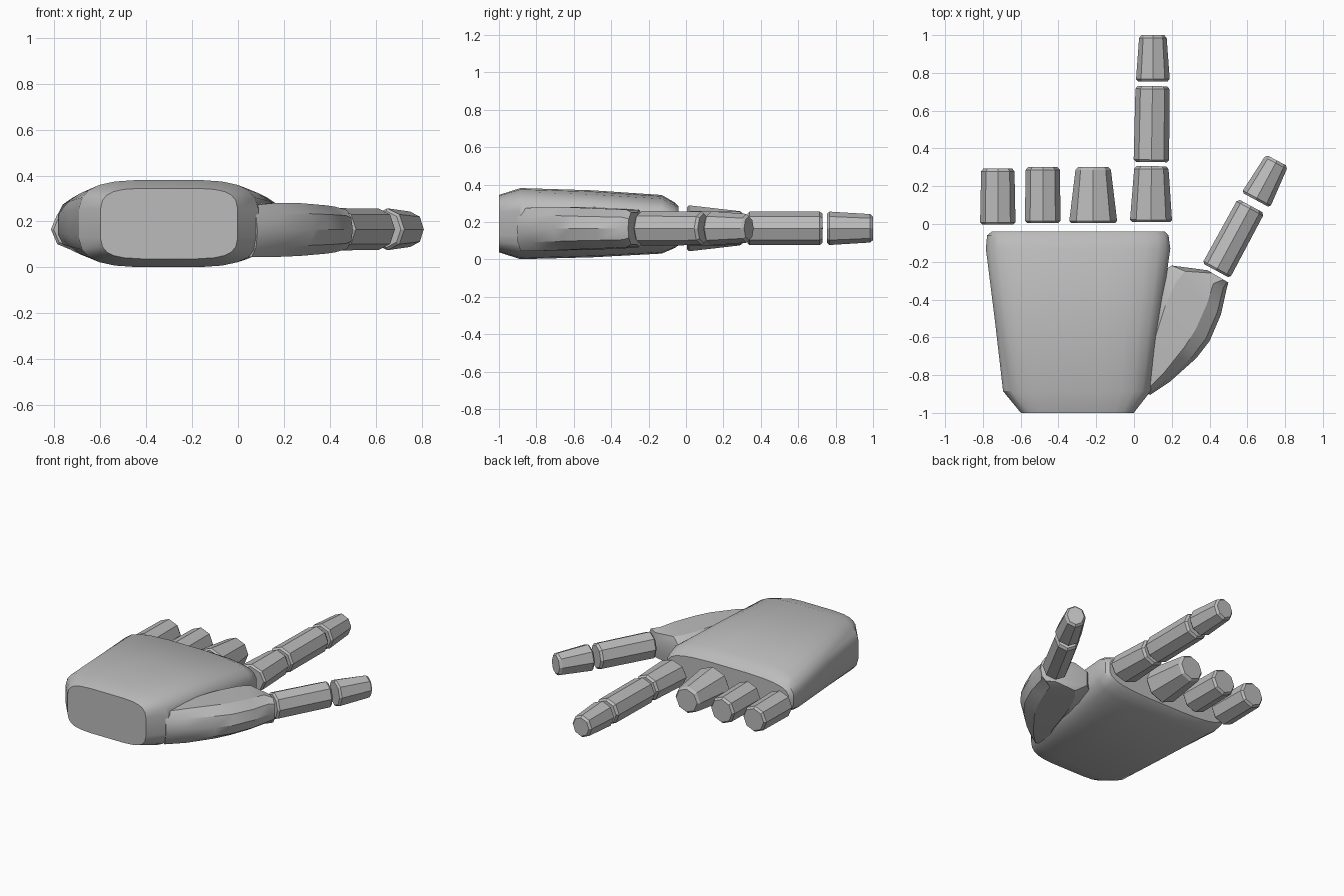
import bpy, bmesh, math
from mathutils import Vector

if "Cube" in bpy.data.objects:
    bpy.data.objects.remove(bpy.data.objects["Cube"])

grey = bpy.data.materials.new("mid_grey")
grey.diffuse_color = (0.5, 0.5, 0.5, 1)
grey.use_nodes = True
grey.node_tree.nodes["Principled BSDF"].inputs["Base Color"].default_value = grey.diffuse_color


def loft(name, rings, smooth=None):
    """Skin a list of equal-length point rings and cap both ends."""
    bm = bmesh.new()
    vs = [[bm.verts.new(p) for p in r] for r in rings]
    n = len(vs[0])
    for a, b in zip(vs, vs[1:]):
        for i in range(n):
            j = (i + 1) % n
            bm.faces.new((a[i], a[j], b[j], b[i]))
    bm.faces.new(vs[0])
    bm.faces.new(vs[-1])
    bmesh.ops.recalc_face_normals(bm, faces=bm.faces)
    me = bpy.data.meshes.new(name)
    bm.to_mesh(me)
    bm.free()
    me.materials.append(grey)
    ob = bpy.data.objects.new(name, me)
    bpy.context.collection.objects.link(ob)
    if smooth:
        bpy.ops.object.select_all(action='DESELECT')
        bpy.context.view_layer.objects.active = ob
        ob.select_set(True)
        bpy.ops.object.shade_smooth_by_angle(angle=math.radians(smooth))
    return ob


def super_ring(y, x0, x1, z0, z1, power, count=24):
    """Rounded-box cross-section in the xz plane."""
    pts = []
    for i in range(count):
        a = 2 * math.pi * (i + 0.5) / count
        c, s = math.cos(a), math.sin(a)
        u = math.copysign(abs(c) ** (2 / power), c)
        w = math.copysign(abs(s) ** (2 / power), s)
        pts.append(((x0 + x1) / 2 + u * (x1 - x0) / 2, y,
                    (z0 + z1) / 2 + w * (z1 - z0) / 2))
    return pts


def finger_segment(name, start, end, r0, r1, h0, h1, z=0.166):
    """Tapered eight-sided segment with lightly bevelled ends."""
    s, e = Vector((*start, z)), Vector((*end, z))
    d = (e - s).normalized()
    side = d.cross(Vector((0, 0, 1)))
    length = (e - s).length
    rings = []
    for dist, inset in ((0, 0.012), (0.012, 0), (length - 0.015, 0), (length, 0.012)):
        t = dist / length
        r = r0 + (r1 - r0) * t - inset
        h = h0 + (h1 - h0) * t - inset
        c = s + d * dist
        rings.append([c + side * r * math.cos(k * math.pi / 4)
                      + Vector((0, 0, h * math.sin(k * math.pi / 4))) for k in range(8)])
    return loft(name, rings)


# palm
loft("palm", [
    super_ring(-1.0, -0.60, 0.0, 0.037, 0.345, 4.6),
    super_ring(-0.885, -0.695, 0.09, 0.0, 0.382, 3.7),
    super_ring(-0.5, -0.74, 0.142, 0.01, 0.37, 3.4),
    super_ring(-0.13, -0.787, 0.195, 0.03, 0.345, 3.2),
    super_ring(-0.06, -0.78, 0.185, 0.06, 0.305, 3.4),
    super_ring(-0.04, -0.755, 0.165, 0.075, 0.285, 3.4),
], smooth=30)

# thumb base: rings run from the outer edge to the inner edge, top z, bottom z
thumb_rings = []
for (ox, oy), (ix, iy), top, bot in (
        ((0.085, -0.905), (-0.02, -0.82), 0.27, 0.045),
        ((0.19, -0.835), (0.05, -0.65), 0.28, 0.045),
        ((0.33, -0.71), (0.08, -0.45), 0.28, 0.05),
        ((0.40, -0.62), (0.10, -0.35), 0.275, 0.055),
        ((0.46, -0.48), (0.15, -0.25), 0.27, 0.06),
        ((0.49, -0.345), (0.20, -0.22), 0.265, 0.065),
        ((0.50, -0.31), (0.39, -0.245), 0.25, 0.08)):
    o, i = Vector((ox, oy, 0)), Vector((ix, iy, 0))
    m, h = (top + bot) / 2, (top - bot) / 2
    prof = ((0, 0), (0.06, 0.6), (0.24, 1), (0.76, 1), (1, 0.5),
            (1, -0.5), (0.76, -1), (0.24, -1), (0.06, -0.6))
    thumb_rings.append([o.lerp(i, t) + Vector((0, 0, m + h * w)) for t, w in prof])
loft("thumb_base", thumb_rings, smooth=30)

# thumb segments
finger_segment("thumb_middle", (0.435, -0.247), (0.62, 0.095), 0.083, 0.08, 0.092, 0.09)
finger_segment("thumb_tip", (0.645, 0.127), (0.757, 0.336), 0.085, 0.066, 0.092, 0.076)

# index finger segments
finger_segment("index_base", (0.09, 0.01), (0.092, 0.306), 0.112, 0.09, 0.092, 0.09)
finger_segment("index_middle", (0.092, 0.328), (0.098, 0.73), 0.094, 0.09, 0.09, 0.09)
finger_segment("index_tip", (0.1, 0.755), (0.1, 1.0), 0.09, 0.072, 0.09, 0.075)

# short finger stubs
for name, x, y0, y1, r0, r1, h0, h1 in (
        ("middle_stub", -0.216, 0.005, 0.302, 0.128, 0.092, 0.124, 0.09),
        ("ring_stub", -0.483, 0.005, 0.302, 0.095, 0.09, 0.095, 0.09),
        ("little_stub", -0.721, -0.003, 0.294, 0.094, 0.088, 0.092, 0.088)):
    finger_segment(name, (x, y0), (x, y1), r0, r1, h0, h1)
